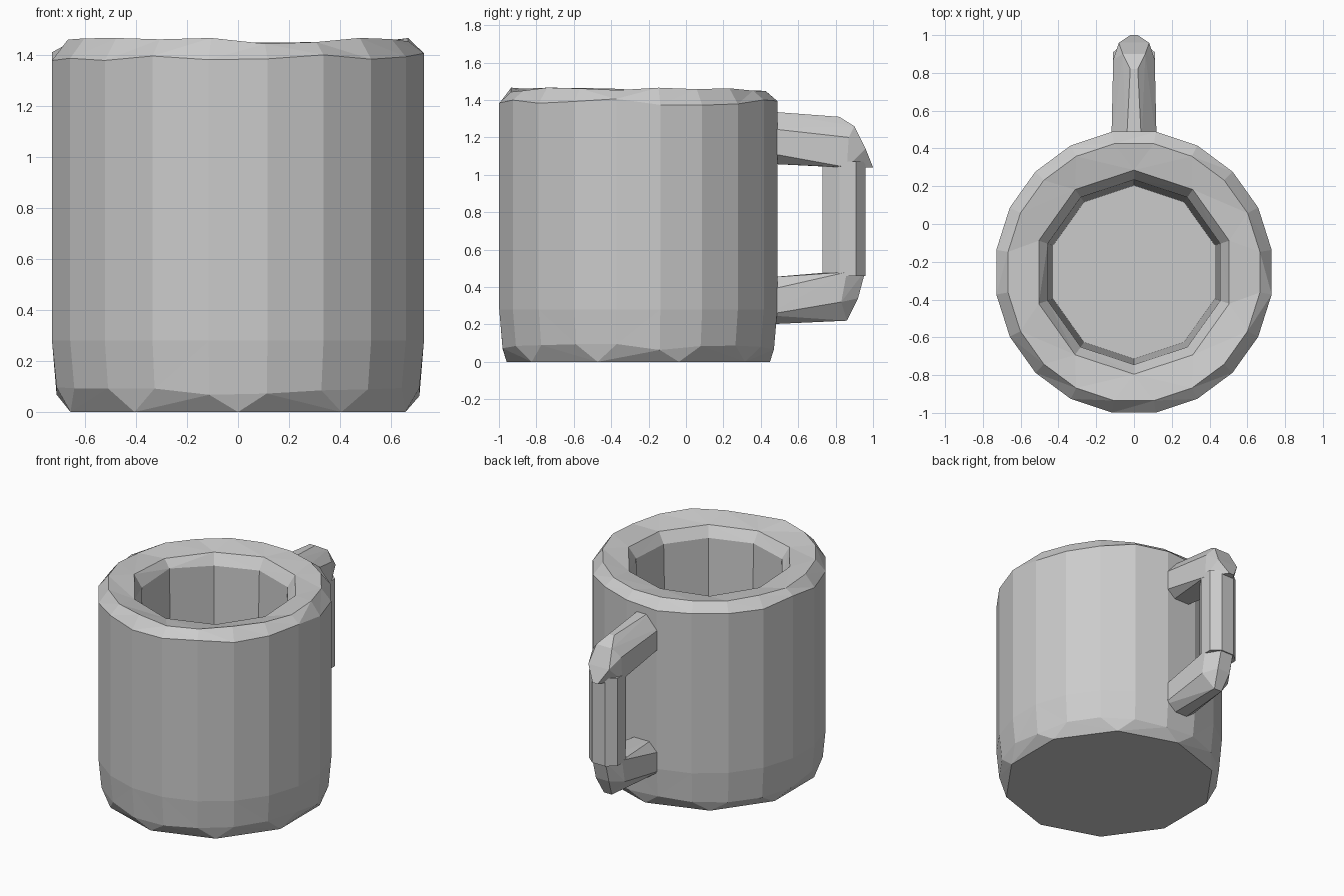
import bpy, bmesh, math, random

random.seed(4)
cube = bpy.data.objects.get("Cube")
if cube:
    bpy.data.objects.remove(cube)

grey = bpy.data.materials.new("stone grey")
grey.use_nodes = True
colour = (0.6, 0.6, 0.6, 1)
grey.diffuse_color = colour
grey.node_tree.nodes["Principled BSDF"].inputs["Base Color"].default_value = colour

CENTRE_Y = -0.255


def finish(bm, name):
    bmesh.ops.recalc_face_normals(bm, faces=bm.faces)
    mesh = bpy.data.meshes.new(name)
    bm.to_mesh(mesh)
    bm.free()
    mesh.materials.append(grey)
    obj = bpy.data.objects.new(name, mesh)
    bpy.context.collection.objects.link(obj)
    return obj


def ring(bm, sides, radius, z, turn=0.0, wobble=0.0):
    """Closed loop of edges around the mug axis."""
    verts = []
    for i in range(sides):
        a = math.pi / 2 + 2 * math.pi * (i + turn) / sides
        verts.append(bm.verts.new((radius * math.cos(a),
                                   CENTRE_Y + 1.02 * radius * math.sin(a),
                                   z + random.uniform(-wobble, wobble))))
    return [bm.edges.new((verts[i - 1], verts[i])) for i in range(sides)]


# Mug body: chipped foot, straight wall, uneven rim, hollow ten-sided inside
bm = bmesh.new()
rings = [
    ring(bm, 10, 0.69, 0.0),
    ring(bm, 20, 0.72, 0.08, 0.5, 0.02),
    ring(bm, 20, 0.738, 0.28, 0.5),
    ring(bm, 20, 0.738, 1.39, 0.5, 0.02),
    ring(bm, 20, 0.675, 1.455, 0.5, 0.012),
    ring(bm, 10, 0.53, 1.43, 0.0, 0.015),
    ring(bm, 10, 0.48, 1.36, 0.0, 0.015),
    ring(bm, 10, 0.45, 0.28),
]
for low, high in zip(rings, rings[1:]):
    bmesh.ops.bridge_loops(bm, edges=low + high)
for cap in (rings[0], rings[-1]):
    bmesh.ops.contextual_create(bm, geom=cap)
bmesh.ops.triangulate(bm, faces=[f for f in bm.faces if len(f.verts) == 4])
finish(bm, "mug_body")


def hull(name, half_points):
    """Convex faceted block from points mirrored across x."""
    bm = bmesh.new()
    for x, y, z in half_points:
        for side in ((1, -1) if x else (1,)):
            bm.verts.new((side * x, y, z))
    res = bmesh.ops.convex_hull(bm, input=bm.verts)
    loose = {g for g in res["geom_interior"] + res["geom_unused"]
             if isinstance(g, bmesh.types.BMVert)}
    bmesh.ops.delete(bm, geom=list(loose), context='VERTS')
    return finish(bm, name)


# Handle: two chunky arms joined by an upright grip
hull("handle_upper_arm", [
    (0.04, 0.42, 1.34), (0.12, 0.42, 1.25), (0.12, 0.42, 1.12), (0.05, 0.42, 1.06),
    (0.02, 0.82, 1.31), (0.11, 0.87, 1.2), (0.06, 0.9, 1.26),
    (0.08, 0.96, 1.14), (0.11, 0.86, 1.04), (0.04, 0.82, 1.04), (0.02, 1.0, 1.04),
])
hull("handle_lower_arm", [
    (0.05, 0.42, 0.45), (0.12, 0.42, 0.38), (0.12, 0.42, 0.25), (0.05, 0.42, 0.2),
    (0.04, 0.78, 0.48), (0.11, 0.86, 0.48), (0.05, 0.96, 0.49),
    (0.11, 0.83, 0.32), (0.03, 0.86, 0.22), (0.05, 0.92, 0.34),
])
hull("handle_grip", [
    (x, y, z) for z in (0.46, 1.07)
    for x, y in ((0.05, 0.73), (0.11, 0.82), (0.11, 0.91), (0.05, 0.96))
])
